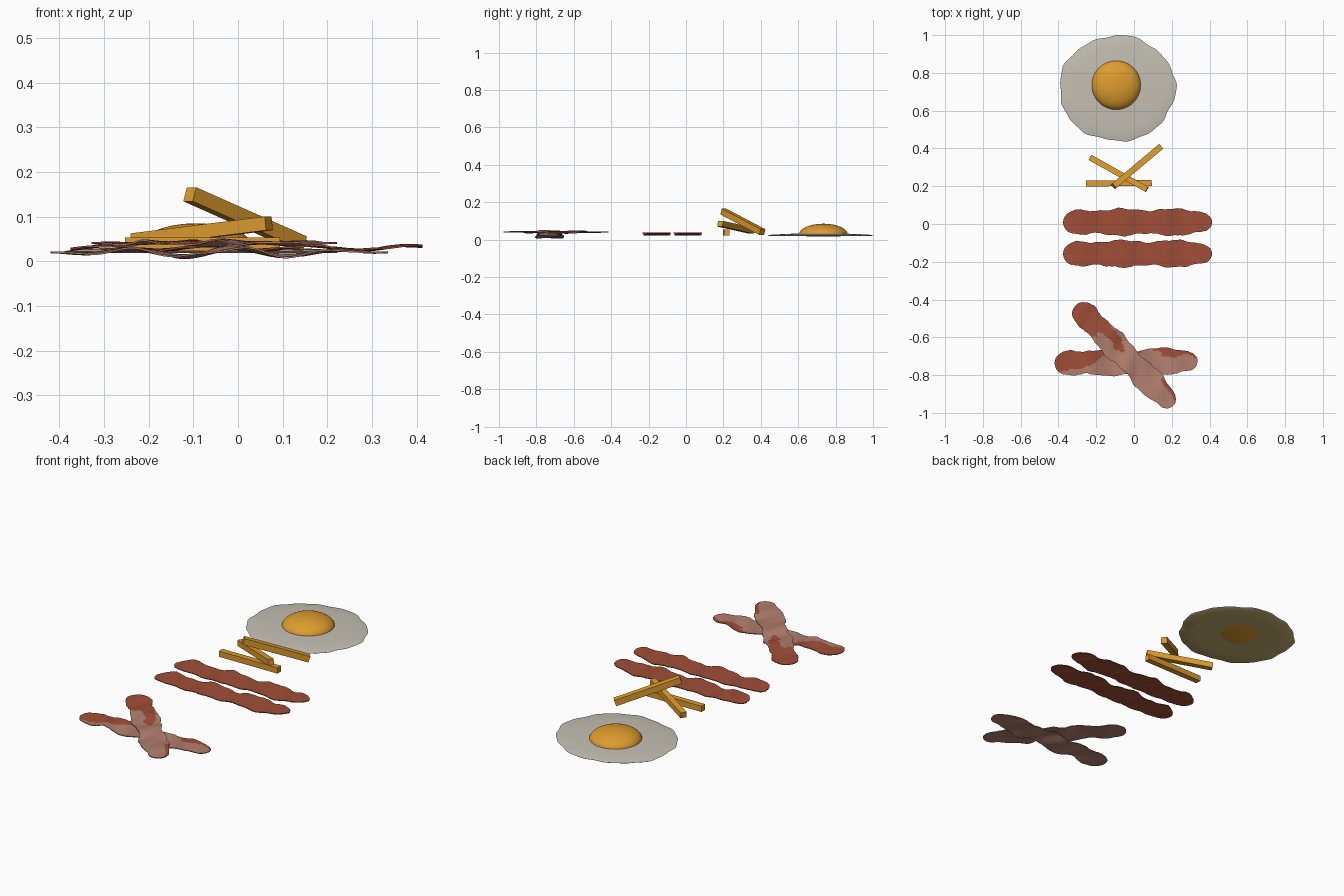
import bpy, bmesh, math, random
from mathutils import Vector

if "Cube" in bpy.data.objects:
    bpy.data.objects.remove(bpy.data.objects["Cube"])

random.seed(4)


def material(name, r, g, b):
    lin = [((c / 255 + 0.055) / 1.055) ** 2.4 for c in (r, g, b)]
    m = bpy.data.materials.new(name)
    m.diffuse_color = (*lin, 1)
    m.use_nodes = True
    m.node_tree.nodes["Principled BSDF"].inputs["Base Color"].default_value = m.diffuse_color
    return m


RED = material("bacon red", 160, 78, 55)
PINK = material("bacon fat pink", 178, 127, 110)
GOLD = material("yolk and fry gold", 222, 156, 47)
WHITE = material("egg white", 198, 192, 180)
BROWNED = material("browned egg underside", 196, 172, 112)


def finish(name, bm, mats, smooth=None):
    bmesh.ops.recalc_face_normals(bm, faces=bm.faces[:])
    me = bpy.data.meshes.new(name)
    bm.to_mesh(me)
    bm.free()
    ob = bpy.data.objects.new(name, me)
    bpy.context.collection.objects.link(ob)
    for m in mats:
        me.materials.append(m)
    if smooth:
        bpy.ops.object.select_all(action='DESELECT')
        ob.select_set(True)
        bpy.context.view_layer.objects.active = ob
        bpy.ops.object.shade_smooth_by_angle(angle=math.radians(smooth))
    return ob


def bacon(name, start, end, height, mats, rule, half=0.066, thick=0.004):
    """Thin wavy strip with ragged long edges; height(s, v) gives its z."""
    bm = bmesh.new()
    a, b = Vector(start), Vector(end)
    mid, axis = (a + b) / 2, (b - a) / 2
    side = Vector((-axis.y, axis.x)).normalized()
    n, m = 72, 12
    rings, info = [], {}
    for i in range(n + 1):
        s = 0.9995 * math.sin((i / n - 0.5) * math.pi)
        taper = math.sqrt(1 - abs(s) ** 9)
        edges = []
        for sgn in (-1, 1):
            w = half + 0.007 * math.cos(9 * s + 1.9) + 0.003 * math.sin(23 * s + sgn)
            edges.append(sgn * (w + random.uniform(-0.002, 0.002)) * taper)
        top, bot = [], []
        for j in range(m + 1):
            t = j / m
            p = mid + axis * s + side * (edges[0] * (1 - t) + edges[1] * t)
            z = height(s, 2 * t - 1)
            top.append(bm.verts.new((p.x, p.y, z + thick / 2)))
            bot.append(bm.verts.new((p.x, p.y, z - thick / 2)))
        rings.append(top + bot[::-1])
    k = len(rings[0])
    for i in range(n):
        s = math.sin(((i + 0.5) / n - 0.5) * math.pi)
        for j in range(k):
            f = bm.faces.new((rings[i][j], rings[i + 1][j],
                              rings[i + 1][(j + 1) % k], rings[i][(j + 1) % k]))
            f.material_index = rule(s, 2 * (j + 0.5) / m - 1, j < m)
    for r in (rings[0], rings[-1]):
        for j in range(m):
            bm.faces.new((r[j], r[j + 1], r[k - 2 - j], r[k - 1 - j]))
    return finish(name, bm, mats, 40)


# Two parallel bacon strips
def straight_z(s, v):
    return 0.030 + 0.005 * math.sin(11 * s - 2.3) + 0.002 * math.sin(23 * s + 2 * v)


for name, y in (("bacon_strip_back", 0.01), ("bacon_strip_front", -0.157)):
    bacon(name, (-0.375, y), (0.413, y), straight_z, [RED], lambda s, v, top: 0)


# Two crossed bacon strips, red patches on the upper faces
def lower_z(s, v):
    return 0.020 + (1 - s * s) * (0.010 * math.sin(10 * s + 0.6) + 0.004 * math.sin(17 * s + 2 * v))


def upper_z(s, v):
    return 0.041 + (1 - s * s) * (0.005 * math.sin(11 * s) + 0.003 * math.sin(19 * s + 2 * v))


def lower_red(s, v, top):
    u = (s + 1) / 2
    limit = min(-1.2 + 4.5 * u, 0.8 if u < 0.75 else 0.45)
    return 0 if top and v > limit + 0.2 * math.sin(22 * u) else 1


def upper_red(s, v, top):
    u = (s + 1) / 2
    red = u < 0.36 + 0.12 * math.sin(3 * v + 1) or (v > 0.7 and u > 0.8)
    patch = (u - 0.33) ** 2 * 40 + (v + 0.3) ** 2 * 2 < 0.25
    return 0 if top and red and not patch else 1


bacon("crossed_bacon_lower", (-0.42, -0.737), (0.336, -0.725), lower_z, [RED, PINK], lower_red)
bacon("crossed_bacon_upper", (-0.308, -0.43), (0.208, -0.962), upper_z, [RED, PINK], upper_red)


# Fries: square sticks between two points
def fry(name, p, q, size=0.033):
    p, q = Vector(p), Vector(q)
    d = (q - p).normalized()
    side = d.cross(Vector((0, 0, 1))).normalized()
    up = side.cross(d)
    bm = bmesh.new()
    ends = [[bm.verts.new(c + side * (x * size / 2) + up * (y * size / 2))
             for x, y in ((-1, -1), (1, -1), (1, 1), (-1, 1))] for c in (p, q)]
    for e in ends:
        bm.faces.new(e)
    for i in range(4):
        j = (i + 1) % 4
        bm.faces.new((ends[0][i], ends[0][j], ends[1][j], ends[1][i]))
    finish(name, bm, [GOLD])


fry("fry_flat", (-0.253, 0.214, 0.038), (0.094, 0.218, 0.038), 0.031)
fry("fry_leaning", (-0.232, 0.352, 0.047), (0.069, 0.183, 0.085), 0.031)
fry("fry_top", (-0.108, 0.200, 0.150), (0.140, 0.408, 0.040))


# Round egg parts: rings of (radius factor, z) about a centre
def round_part(name, cx, cy, rings, radius, n, mats, rule, smooth):
    bm = bmesh.new()
    loops = [[bm.verts.new((cx + f * radius(t)[0], cy + f * radius(t)[1], z))
              for t in (2 * math.pi * i / n for i in range(n))] for f, z in rings]
    for k in range(len(loops) - 1):
        for i in range(n):
            j = (i + 1) % n
            f = bm.faces.new((loops[k][i], loops[k][j], loops[k + 1][j], loops[k + 1][i]))
            f.material_index = rule(k)
    for k, l in ((0, loops[0]), (len(rings), loops[-1])):
        bm.faces.new(l).material_index = rule(k)
    finish(name, bm, mats, smooth)


def egg_edge(t):
    w = 1 + 0.014 * math.sin(5 * t + 1) + 0.011 * math.sin(9 * t + 2) + 0.008 * math.sin(17 * t)
    return 0.307 * w * math.cos(t), 0.279 * w * math.sin(t)


# Egg white: very shallow, lobed rim, browned below
round_part("egg_white", -0.088, 0.718,
           [(0.2, 0.033), (0.5, 0.032), (0.75, 0.029), (0.93, 0.026), (1.0, 0.022),
            (0.985, 0.019), (0.7, 0.020), (0.2, 0.020)],
           egg_edge, 120, [WHITE, BROWNED], lambda k: 0 if k < 5 else 1, 40)

# Yolk: low dome whose small base shows through the underside
dome = [(0.13 * math.cos(a), 0.027 + 0.058 * math.sin(a))
        for a in (math.radians(89 - 89 * i / 14) for i in range(15))]
round_part("egg_yolk", -0.094, 0.735, dome + [(0.10, 0.021), (0.09, 0.018)],
           lambda t: (math.cos(t), math.sin(t)), 48, [GOLD], lambda k: 0, 60)
